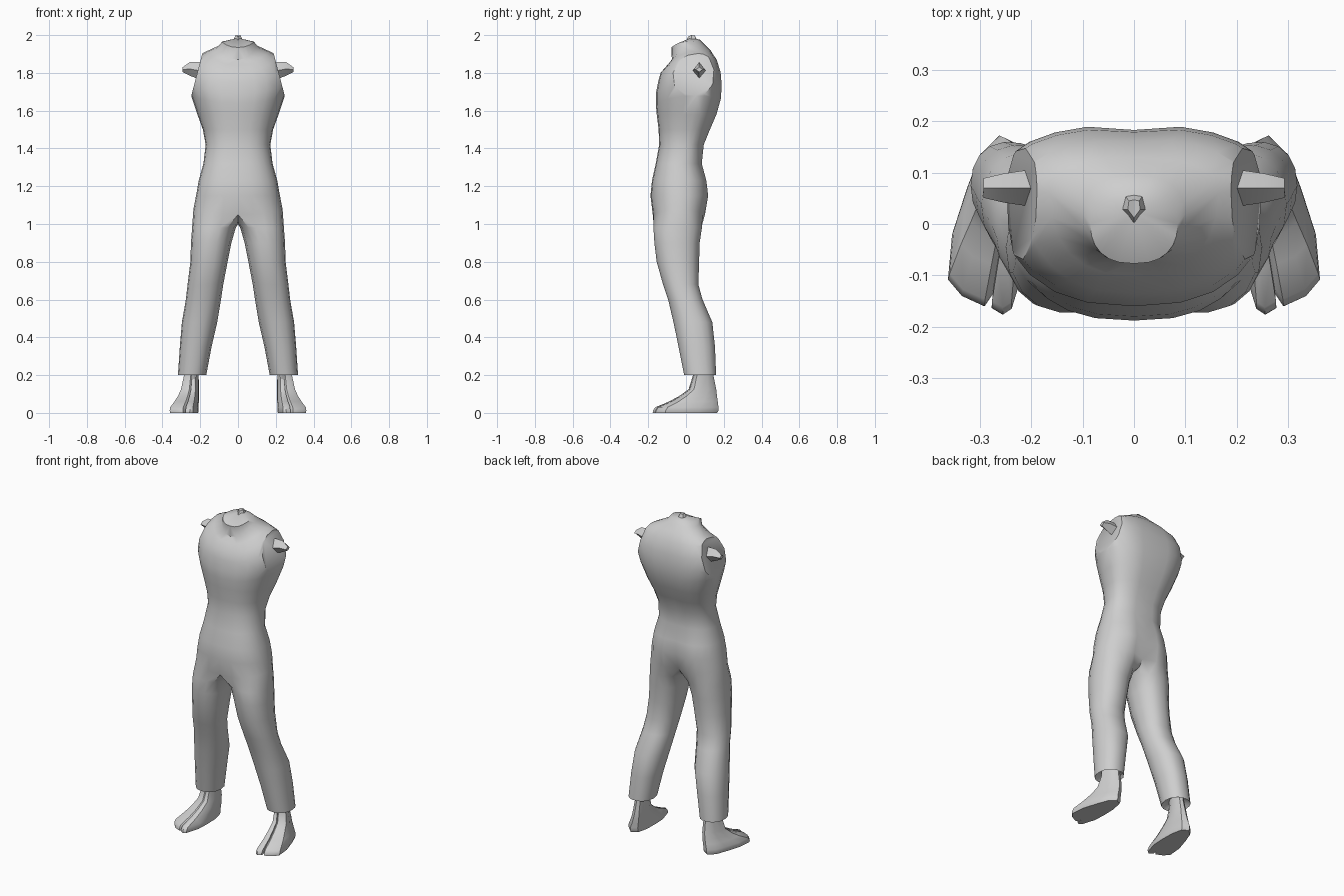
import bpy, bmesh, math
from mathutils import Vector

if "Cube" in bpy.data.objects:
    bpy.data.objects.remove(bpy.data.objects["Cube"])

grey = bpy.data.materials.new("plain grey")
grey.diffuse_color = (0.62, 0.62, 0.62, 1)
grey.use_nodes = True
grey.node_tree.nodes["Principled BSDF"].inputs["Base Color"].default_value = grey.diffuse_color


def finish(name, bm, angle=40):
    """Turn half a body part into a mirrored, smooth shaded object."""
    bmesh.ops.recalc_face_normals(bm, faces=bm.faces)
    mesh = bpy.data.meshes.new(name)
    bm.to_mesh(mesh)
    bm.free()
    mesh.materials.append(grey)
    obj = bpy.data.objects.new(name, mesh)
    bpy.context.collection.objects.link(obj)
    bpy.ops.object.select_all(action='DESELECT')
    obj.select_set(True)
    bpy.context.view_layer.objects.active = obj
    mod = obj.modifiers.new("mirror", 'MIRROR')
    mod.merge_threshold = 0.0005
    bpy.ops.object.modifier_apply(modifier=mod.name)
    # consistent outward normals on the joined mesh
    whole = bmesh.new()
    whole.from_mesh(obj.data)
    bmesh.ops.recalc_face_normals(whole, faces=whole.faces)
    whole.to_mesh(obj.data)
    whole.free()
    bpy.ops.object.shade_smooth_by_angle(angle=math.radians(angle))
    return obj


def bridge(bm, a, b, closed=True):
    n = len(a)
    for i in range(n if closed else n - 1):
        j = (i + 1) % n
        bm.faces.new((a[i], a[j], b[j], b[i]))


def spow(v, p):
    return math.copysign(abs(v) ** p, v)


HALF = 13  # points from front centre round the side to back centre

# z front, z side, z back, half width, y front, y side, y back, back groove
torso_rows = [
    (1.935, 1.965, 1.975, .085, -.077, .00, .075, 0),
    (1.87, 1.945, 1.955, .100, -.075, .02, .095, 0),
    (1.84, 1.915, 1.92, .165, -.100, .06, .130, 0),
    (1.80, 1.89, 1.87, .215, -.135, .07, .165, .004),
    (1.75, 1.83, 1.80, .262, -.148, .07, .187, .008),
    (1.69, 1.75, 1.73, .268, -.160, .07, .193, .010),
    (1.64, 1.68, 1.66, .248, -.160, .06, .188, .010),
    (1.58, 1.58, 1.58, .215, -.155, .04, .165, .010),
    (1.50, 1.50, 1.50, .186, -.145, .02, .130, .008),
    (1.42, 1.42, 1.42, .171, -.142, .00, .097, .006),
    (1.32, 1.32, 1.32, .183, -.160, -.03, .087, .004),
    (1.23, 1.23, 1.23, .208, -.180, -.03, .112, .015),
    (1.15, 1.15, 1.15, .222, -.188, -.03, .122, .025),
    (1.05, 1.08, 1.05, .236, -.176, -.03, .105, .030),
]

# z, inner x, outer x, y front, y back
leg_rows = [
    (.98, .012, .243, -.173, .085),
    (.90, .035, .249, -.168, .073),
    (.80, .055, .252, -.156, .070),
    (.68, .078, .267, -.122, .066),
    (.60, .090, .276, -.095, .088),
    (.48, .110, .297, -.067, .140),
    (.35, .140, .308, -.040, .154),
    (.20, .168, .318, -.010, .160),
    (.22, .180, .306, .005, .150),
    (.23, .215, .280, .045, .130),
]

# Clothed body: torso
bm = bmesh.new()
rows = []
for zf, zs, zb, w, yf, cy, yb, groove in torso_rows:
    row = []
    for i in range(HALF):
        a = math.pi * (i / (HALF - 1) - .5)
        s, c = math.sin(a), max(math.cos(a), 0)
        x = 0 if i in (0, HALF - 1) else w * c ** .8
        y = cy + abs(spow(s, .9)) * ((yf if s < 0 else yb) - cy)
        z = zs + s * s * ((zf if s < 0 else zb) - zs)
        if i == HALF - 1:
            y -= groove
        row.append(bm.verts.new((x, y, z)))
    rows.append(row)
for a, b in zip(rows, rows[1:]):
    bridge(bm, a, b, closed=False)

# Neck cap
top = bm.verts.new((0, .025, 1.985))
for a, b in zip(rows[0], rows[0][1:]):
    bm.faces.new((a, b, top))

# Trouser leg, joined to the torso through the crotch
crotch = [bm.verts.new((0, y, z)) for y, z in ((.045, 1.01), (-.03, 1.0), (-.11, 1.01))]
previous = rows[-1] + crotch
angles = [-125 + 250 * i / (HALF - 1) for i in range(HALF)] + [152.5, 180, 207.5]
for z, xi, xo, yf, yb in leg_rows:
    ring = []
    for deg in angles:
        a = math.radians(deg)
        ring.append(bm.verts.new(((xi + xo) / 2 + (xo - xi) / 2 * spow(math.cos(a), .9),
                                  (yf + yb) / 2 + (yb - yf) / 2 * spow(math.sin(a), .9), z)))
    bridge(bm, previous, ring)
    previous = ring

# Flat slanted shoulder opening
cut = bmesh.ops.bisect_plane(bm, geom=bm.verts[:] + bm.edges[:] + bm.faces[:],
                             plane_co=Vector((.217, 0, 1.795)),
                             plane_no=Vector((.21, 0, .055)).normalized(),
                             clear_outer=True)
rim = [e for e in cut["geom_cut"] if isinstance(e, bmesh.types.BMEdge)]
bmesh.ops.holes_fill(bm, edges=rim, sides=0)
finish("clothed_body", bm)

# Arm stubs: x, low z, high z, half depth
bm = bmesh.new()
previous = None
for x, lo, hi, d in ((.195, 1.762, 1.857, .037), (.255, 1.785, 1.857, .028), (.293, 1.805, 1.83, .019)):
    mid = (lo + hi) / 2
    ring = [bm.verts.new((x, .07 + dy, z)) for dy, z in ((-d, mid), (0, hi), (d, mid), (0, lo))]
    if previous:
        bridge(bm, previous, ring)
    else:
        bm.faces.new(ring)
    previous = ring
bm.faces.new(previous)
finish("arm_stub", bm, 30)

# Bare feet: sole outline lofted up to the ankle
sole = [(.238, -.165), (.255, -.176), (.277, -.163), (.274, -.135), (.291, -.160),
        (.335, -.140), (.362, -.108), (.354, -.02), (.325, .07), (.30, .135),
        (.262, .172), (.225, .15), (.210, .08), (.208, 0), (.212, -.08)]
# z, centre x, width factor, length factor, heel y
foot_rows = [(0, .285, .96, .98, .165), (.012, .285, 1, 1, .172), (.03, .284, .97, .96, .172),
             (.06, .272, .84, .74, .168), (.09, .262, .72, .57, .164),
             (.125, .254, .62, .42, .160), (.20, .247, .50, .31, .145), (.26, .247, .50, .31, .142)]
bm = bmesh.new()
previous = None
for z, cx, fx, fy, heel in foot_rows:
    ring = [bm.verts.new((cx + (x - .285) * fx, heel - (.172 - y) * fy, z)) for x, y in sole]
    if previous:
        bridge(bm, previous, ring)
    else:
        bm.faces.new(ring)
    previous = ring
bm.faces.new(previous)
finish("foot", bm)

# Small faceted bone on the neck
bm = bmesh.new()
base = [bm.verts.new(p) for p in ((0, -.003, 1.965), (.027, .028, 1.97), (.017, .055, 1.975), (0, .058, 1.975))]
tip = [bm.verts.new(p) for p in ((0, .012, 1.992), (.012, .028, 2.0), (.010, .045, 1.998), (0, .047, 1.998))]
bridge(bm, base, tip, closed=False)
bm.faces.new(tip)
finish("neck_bone", bm, 30)
